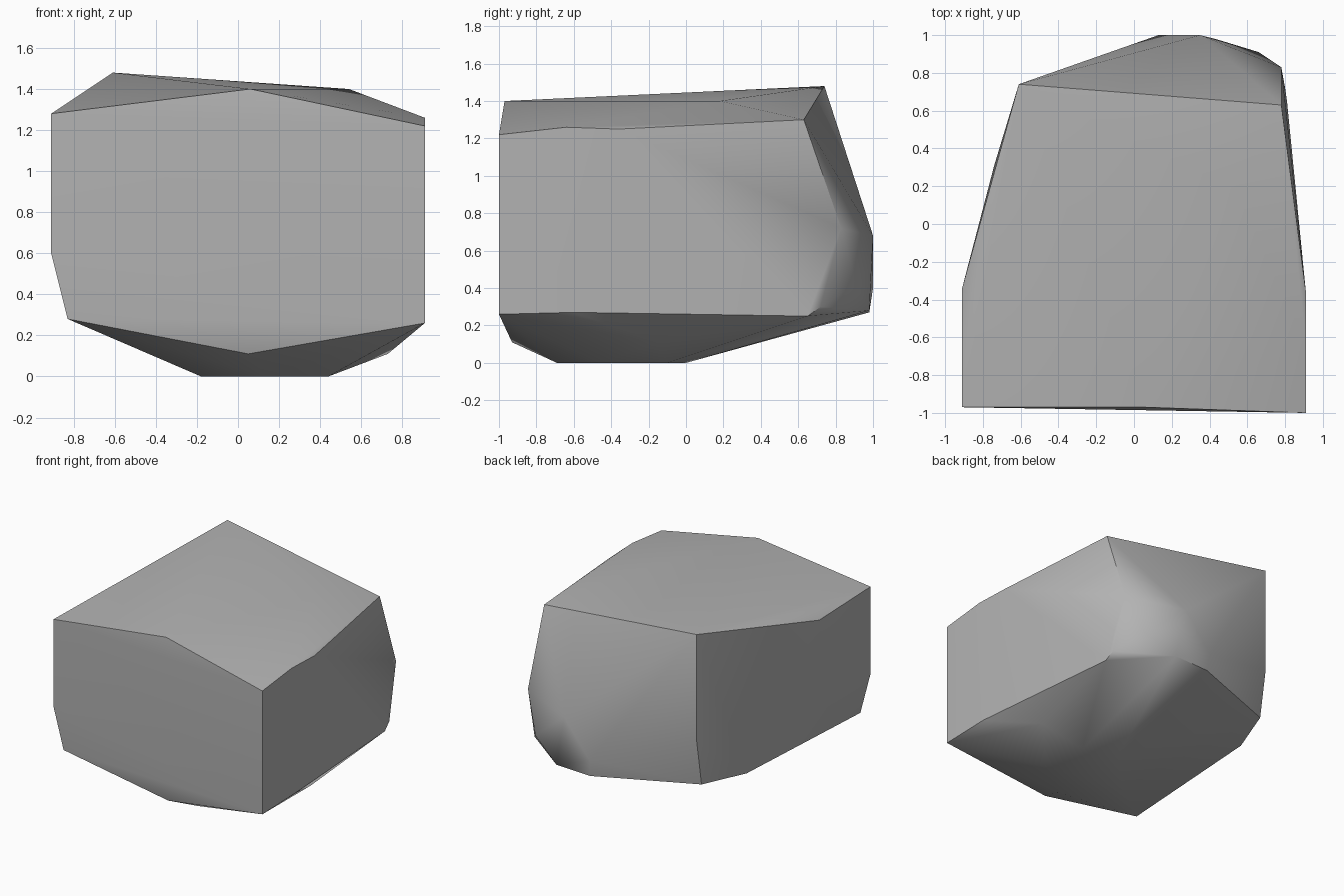
import bpy
import bmesh
import math


def remove_default_cube():
    cube = bpy.data.objects.get("Cube")
    if cube:
        bpy.data.objects.remove(cube, do_unlink=True)


def make_material(name, color):
    material = bpy.data.materials.new(name)
    material.use_nodes = True
    material.diffuse_color = color
    shader = next(n for n in material.node_tree.nodes if n.type == "BSDF_PRINCIPLED")
    shader.inputs["Base Color"].default_value = color
    shader.inputs["Roughness"].default_value = 0.9
    return material


def hull_object(name, corners, material):
    """Wrap the chiselled corner points in one faceted solid."""
    bm = bmesh.new()
    verts = [bm.verts.new(corner) for corner in corners]
    hull = bmesh.ops.convex_hull(bm, input=verts)
    unused = {g for g in hull["geom_interior"] + hull["geom_unused"]
              if isinstance(g, bmesh.types.BMVert)}
    bmesh.ops.delete(bm, geom=list(unused), context="VERTS")
    # Merge nearly flat triangles into broad planes
    bmesh.ops.dissolve_limit(bm, angle_limit=math.radians(1),
                             verts=bm.verts[:], edges=bm.edges[:])
    bmesh.ops.recalc_face_normals(bm, faces=bm.faces[:])
    mesh = bpy.data.meshes.new(name)
    bm.to_mesh(mesh)
    bm.free()
    mesh.materials.append(material)
    obj = bpy.data.objects.new(name, mesh)
    bpy.context.collection.objects.link(obj)
    return obj


# Crown: the sloping top with its raised back corner
crown = [
    (-.61, .74, 1.48), (.78, .63, 1.3), (.54, .18, 1.4),
    (.91, -.36, 1.25), (.91, -.64, 1.26), (.91, -1, 1.22),
    (.06, -.97, 1.4), (-.12, -.97, 1.38), (-.91, -.97, 1.28),
    (-.91, -.34, 1.26),
]

# Waist: the upright corners and the bulging back
waist = [
    (-.91, -.97, .6), (-.91, -.34, .6), (-.61, .74, .65),
    (.13, 1, .4), (.35, 1, .68), (.66, .91, .42), (.78, .83, .72),
]

# Lower rim: where the sides turn under
rim = [
    (-.83, -.96, .28), (-.74, .31, .27), (-.61, .68, .29),
    (.14, .98, .27), (.43, .98, .28), (.8, .72, .3),
    (.81, .65, .25), (.91, -.6, .27), (.91, -1, .26),
]

# Underside: a tapered belly with a small flat foot
underside = [
    (.05, -.93, .11), (.73, -.15, .11),
    (.4, -.1, 0), (.15, 0, 0), (-.18, -.35, 0), (.14, -.69, 0), (.44, -.46, 0),
]

remove_default_cube()
stone = make_material("stone_grey", (0.45, 0.45, 0.45, 1))
rock = hull_object("rock", crown + waist + rim + underside, stone)

# Soft facets with crisp main edges
bpy.ops.object.select_all(action="DESELECT")
rock.select_set(True)
bpy.context.view_layer.objects.active = rock
bpy.ops.object.shade_smooth_by_angle(angle=math.radians(40))
